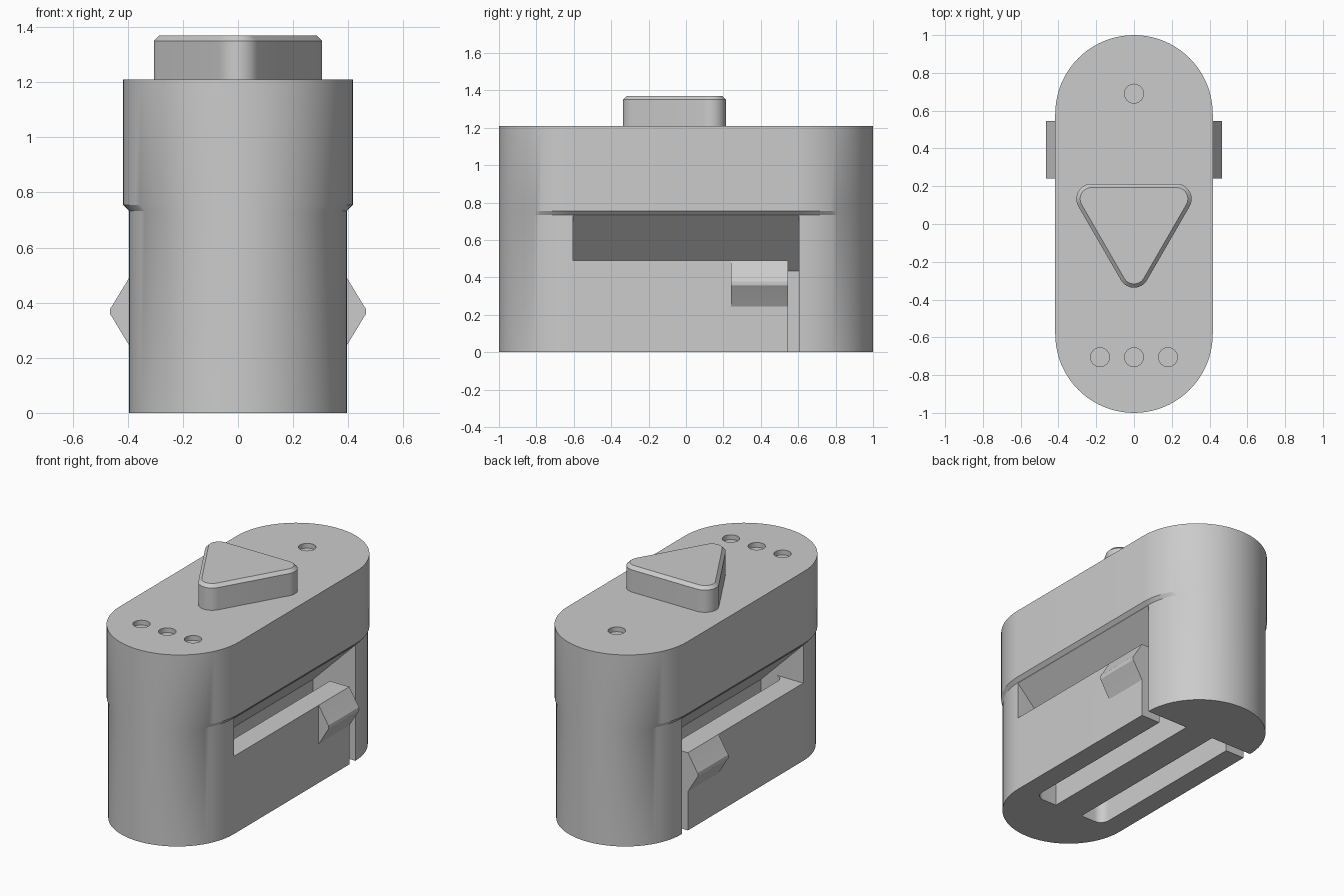
import bpy, bmesh, math
from math import cos, sin, pi
from mathutils import Vector

cube = bpy.data.objects.get("Cube")
if cube:
    bpy.data.objects.remove(cube)

grey = bpy.data.materials.new("plain grey")
grey.use_nodes = True
grey.diffuse_color = (0.6, 0.6, 0.6, 1)
grey.node_tree.nodes["Principled BSDF"].inputs["Base Color"].default_value = (0.6, 0.6, 0.6, 1)


def loft(name, rings):
    """Closed solid through matching rings of 3D points."""
    bm = bmesh.new()
    loops = [[bm.verts.new(p) for p in ring] for ring in rings]
    count = len(loops[0])
    for a, b in zip(loops, loops[1:]):
        for i in range(count):
            j = (i + 1) % count
            bm.faces.new((a[i], a[j], b[j], b[i]))
    bm.faces.new(loops[0])
    bm.faces.new(loops[-1])
    bmesh.ops.recalc_face_normals(bm, faces=bm.faces)
    mesh = bpy.data.meshes.new(name)
    bm.to_mesh(mesh)
    bm.free()
    mesh.materials.append(grey)
    obj = bpy.data.objects.new(name, mesh)
    bpy.context.collection.objects.link(obj)
    return obj


def upright(name, outline, z0, z1):
    return loft(name, [[(x, y, z) for x, y in outline] for z in (z0, z1)])


def lengthwise(name, profile, y0, y1):
    return loft(name, [[(x, y, z) for x, z in profile] for y in (y0, y1)])


def arc(cx, cy, r, start, end, steps):
    angles = [start + (end - start) * i / steps for i in range(steps + 1)]
    return [(cx + r * cos(a), cy + r * sin(a)) for a in angles]


def stadium(r):
    return arc(0, 1 - r, r, 0, pi, 40) + arc(0, r - 1, r, pi, 2 * pi, 40)


def cut(target, cutter):
    mod = target.modifiers.new("cut", "BOOLEAN")
    mod.operation = "DIFFERENCE"
    mod.solver = "EXACT"
    mod.object = cutter
    bpy.context.view_layer.objects.active = target
    bpy.ops.object.modifier_apply(modifier=mod.name)
    bpy.data.objects.remove(cutter)


def smooth(obj):
    bpy.ops.object.select_all(action="DESELECT")
    obj.select_set(True)
    bpy.context.view_layer.objects.active = obj
    bpy.ops.object.shade_smooth_by_angle(angle=math.radians(25))


# Housing: narrower lower half, small shoulder, wider upper half
top = 1.21
levels = [(0.395, 0), (0.395, 0.733), (0.417, 0.755), (0.417, top)]
housing = loft("housing", [[(x, y, z) for x, y in stadium(r)] for r, z in levels])

# Side openings, each leaving a spring arm fixed at its front end
for side in (1, -1):
    opening = [(0.1, -0.1), (0.1, 0.435), (0.42, 0.755), (0.6, 0.755), (0.6, -0.1)]
    cutter = lengthwise("opening_cutter", [(x * side, z) for x, z in opening], -0.605, 0.605)
    arm = [(0.2, -0.7), (0.7, -0.7), (0.7, 0.545), (0.26, 0.545)]
    arm += arc(0.2, -0.545, 0.06, 0, -pi / 2, 8)
    cut(cutter, upright("arm_keeper", [(x * side, y) for x, y in arm], -0.2, 0.49))
    cut(housing, cutter)

# Shallow round holes in the top
for x, y in [(0, 0.69), (-0.18, -0.705), (0, -0.705), (0.18, -0.705)]:
    hole = arc(x, y, 0.05, 0, 2 * pi, 32)[:-1]
    cut(housing, upright("hole_cutter", hole, top - 0.03, top + 0.1))
smooth(housing)

# Snap catches on the arms
catch = [(0.38, 0.49), (0.395, 0.49), (0.456, 0.39), (0.463, 0.38), (0.465, 0.368),
         (0.463, 0.356), (0.456, 0.346), (0.395, 0.245), (0.38, 0.245)]
for side, label in ((1, "left"), (-1, "right")):
    smooth(lengthwise(label + "_catch", [(x * side, z) for x, z in catch], 0.24, 0.545))


# Rounded triangular button with a bevelled top edge
def triangle(r):
    points = []
    for k in range(3):
        a = -pi / 2 + k * 2 * pi / 3
        points += arc(0.26 * cos(a), 0.26 * sin(a) + 0.003, r, a - pi / 3, a + pi / 3, 12)
    return points


button_levels = [(0.08, top - 0.01), (0.08, 1.35), (0.06, 1.37)]
smooth(loft("triangle_button", [[(x, y, z) for x, y in triangle(r)] for r, z in button_levels]))
